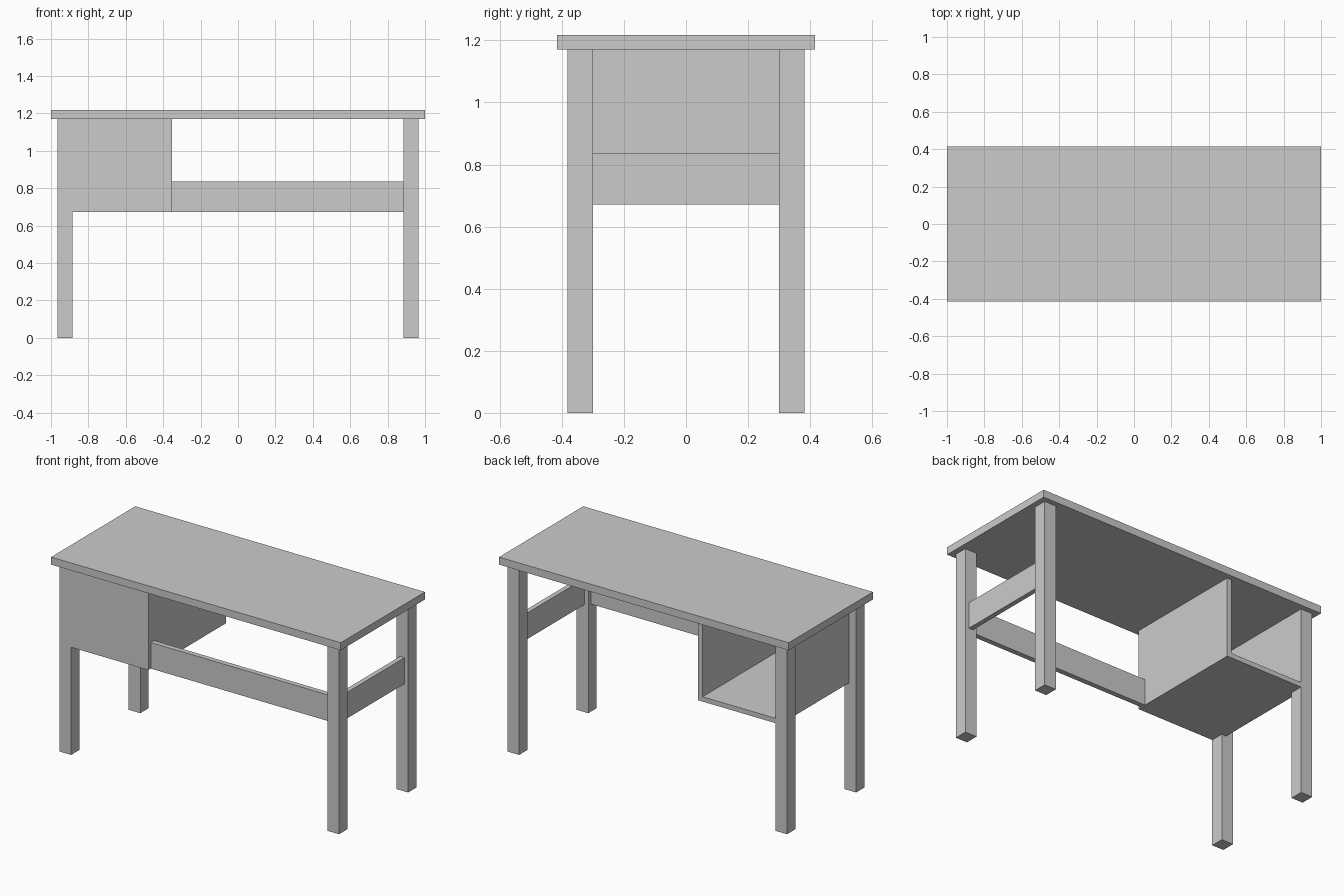
import bpy

if "Cube" in bpy.data.objects:
    bpy.data.objects.remove(bpy.data.objects["Cube"])


def box(name, x, y, z):
    """Axis-aligned box from (min, max) ranges."""
    bpy.ops.mesh.primitive_cube_add(size=1, location=[(a + b) / 2 for a, b in (x, y, z)])
    ob = bpy.context.object
    ob.name = name
    ob.scale = [b - a for a, b in (x, y, z)]
    bpy.ops.object.transform_apply(location=False, rotation=False, scale=True)
    return ob


TOP = 1.17      # underside of the desk top
LOW = 0.672     # underside of cabinet and rails
T = 0.03        # board thickness
LEG_IN, LEG_OUT = 0.885, 0.965
Y_IN, Y_OUT = 0.30, 0.382
CAB = -0.352    # inner end of the cabinet
PANEL = -0.917  # outer face of the cabinet's left panel

# Desk top
box("desk_top", (-1, 1), (-0.415, 0.415), (TOP, 1.217))

# Four legs
for sx, side in ((-1, "left"), (1, "right")):
    for sy, end in ((-1, "front"), (1, "back")):
        box(f"{end}_{side}_leg", sorted((sx * LEG_IN, sx * LEG_OUT)),
            sorted((sy * Y_IN, sy * Y_OUT)), (0, TOP))

# Cabinet: open to the back
box("cabinet_front", (-LEG_IN, CAB), (-Y_OUT, -Y_OUT + T), (LOW, TOP))
box("cabinet_inner_side", (CAB - T, CAB), (-Y_OUT + T, Y_OUT), (LOW, TOP))
box("cabinet_outer_side", (PANEL, -LEG_IN), (-Y_IN, Y_IN), (LOW, TOP))
box("cabinet_bottom", (-LEG_IN, CAB - T), (-Y_OUT + T, Y_OUT), (LOW, LOW + T))

# Rails
box("front_rail", (CAB, LEG_IN), (-0.357, -0.325), (LOW, 0.835))
box("right_rail", (0.91, 0.94), (-Y_IN, Y_IN), (LOW, 0.835))
